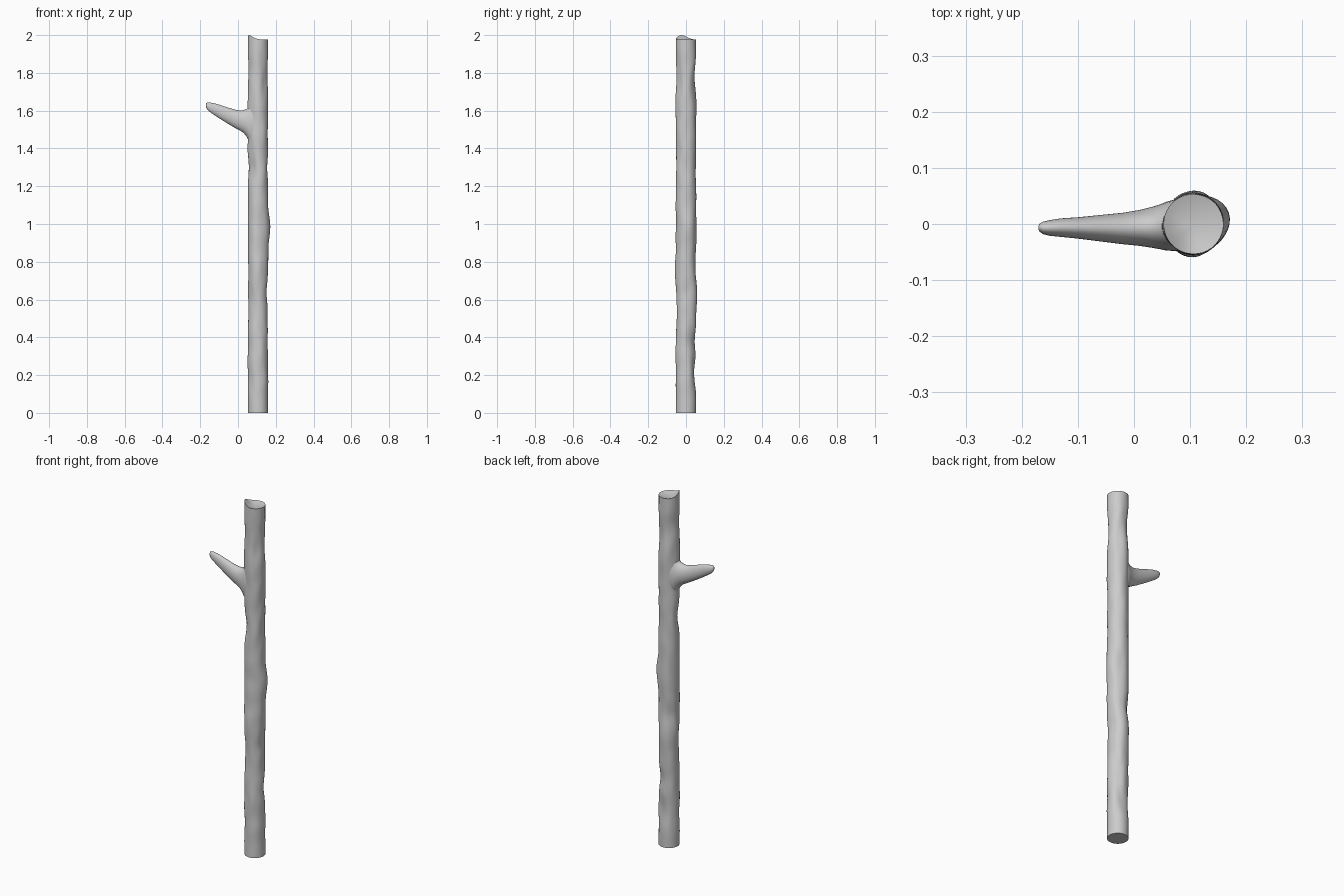
import bpy, bmesh
from math import cos, sin, exp, pi, radians, degrees
from mathutils import Vector, noise

if "Cube" in bpy.data.objects:
    bpy.data.objects.remove(bpy.data.objects["Cube"])

N = 40
CX, R = 0.106, 0.0535


def gauss(d, width):
    return exp(-0.5 * (d / width) ** 2)


def turn(a, b):
    return (a - b + 180) % 360 - 180


def loft(name, rings):
    """Skin a list of closed rings and cap both ends."""
    bm = bmesh.new()
    loops = [[bm.verts.new(p) for p in ring] for ring in rings]
    for a, b in zip(loops, loops[1:]):
        for i in range(N):
            j = (i + 1) % N
            bm.faces.new((a[i], a[j], b[j], b[i]))
    bm.faces.new(loops[0][::-1])
    bm.faces.new(loops[-1])
    bmesh.ops.recalc_face_normals(bm, faces=bm.faces)
    mesh = bpy.data.meshes.new(name)
    bm.to_mesh(mesh)
    bm.free()
    obj = bpy.data.objects.new(name, mesh)
    bpy.context.collection.objects.link(obj)
    return obj


# Dents and bumps on the trunk: direction in degrees, height, depth, length
BUMPS = [(55, .38, -.013, .04), (22, .98, .011, .06), (225, 1.3, -.013, .045),
         (315, 1.78, -.008, .06), (135, 1.8, -.009, .05), (135, .76, -.008, .04),
         (265, .78, .005, .05), (90, .22, -.012, .05), (0, .64, -.007, .04),
         (75, .63, .005, .05), (350, .5, -.006, .05), (270, .55, -.004, .05),
         (60, 1.75, -.007, .05), (225, .6, -.006, .04), (0, 1.3, -.005, .05)]


def trunk_radius(deg, z):
    fade = min(1, z / 0.15, (2 - z) / 0.15)
    a = radians(deg)
    r = R + 0.004 * fade * noise.noise(Vector((cos(a) * 1.3, sin(a) * 1.3, z * 9)))
    for b, h, d, w in BUMPS:
        r += fade * d * gauss(turn(deg, b), 32) * gauss(z - h, w)
    return r


def rim_height(deg):
    return 1.976 + 0.024 * gauss(turn(deg, 207), 32)


# Trunk with a broken, hollowed top
angles = [360 * i / N for i in range(N)]
rings = []
STEPS = 110
for k in range(STEPS + 1):
    t = k / STEPS
    ring = []
    for d in angles:
        z = t * 1.976 + (rim_height(d) - 1.976) * max(0, (t - .95) / .05)
        r = trunk_radius(d, z)
        ring.append((CX + r * cos(radians(d)), r * sin(radians(d)), z))
    rings.append(ring)
for s in (0.85, 0.65, 0.4, 0.15):
    rings.append([(CX + s * R * cos(radians(d)), s * R * sin(radians(d)),
                   1.968 + (rim_height(d) - 1.968) * s ** 2) for d in angles])
trunk = loft("trunk", rings)

# Branch stub: x, low z, high z, low y, high y of each section
SECTIONS = [(.088, 1.41, 1.65, -.048, .046), (.07, 1.42, 1.64, -.048, .043),
            (.056, 1.44, 1.622, -.047, .039), (.047, 1.461, 1.61, -.045, .035),
            (.03, 1.482, 1.603, -.042, .030), (.01, 1.495, 1.60, -.039, .025),
            (-.02, 1.511, 1.606, -.036, .020), (-.06, 1.535, 1.619, -.031, .016),
            (-.10, 1.560, 1.632, -.026, .012), (-.13, 1.580, 1.640, -.023, .010),
            (-.15, 1.594, 1.643, -.021, .007), (-.162, 1.605, 1.643, -.018, .004),
            (-.168, 1.615, 1.640, -.014, .001), (-.17, 1.624, 1.635, -.010, -.003)]
branch = loft("branch_stub", [
    [(x, (y0 + y1) / 2 + (y1 - y0) / 2 * cos(radians(d)),
      (z0 + z1) / 2 + (z1 - z0) / 2 * sin(radians(d))) for d in angles]
    for x, z0, z1, y0, y1 in SECTIONS])

# Smooth shading with a crisp base and rim
for obj in (trunk, branch):
    bpy.ops.object.select_all(action='DESELECT')
    obj.select_set(True)
    bpy.context.view_layer.objects.active = obj
    bpy.ops.object.shade_smooth_by_angle(angle=radians(45))
